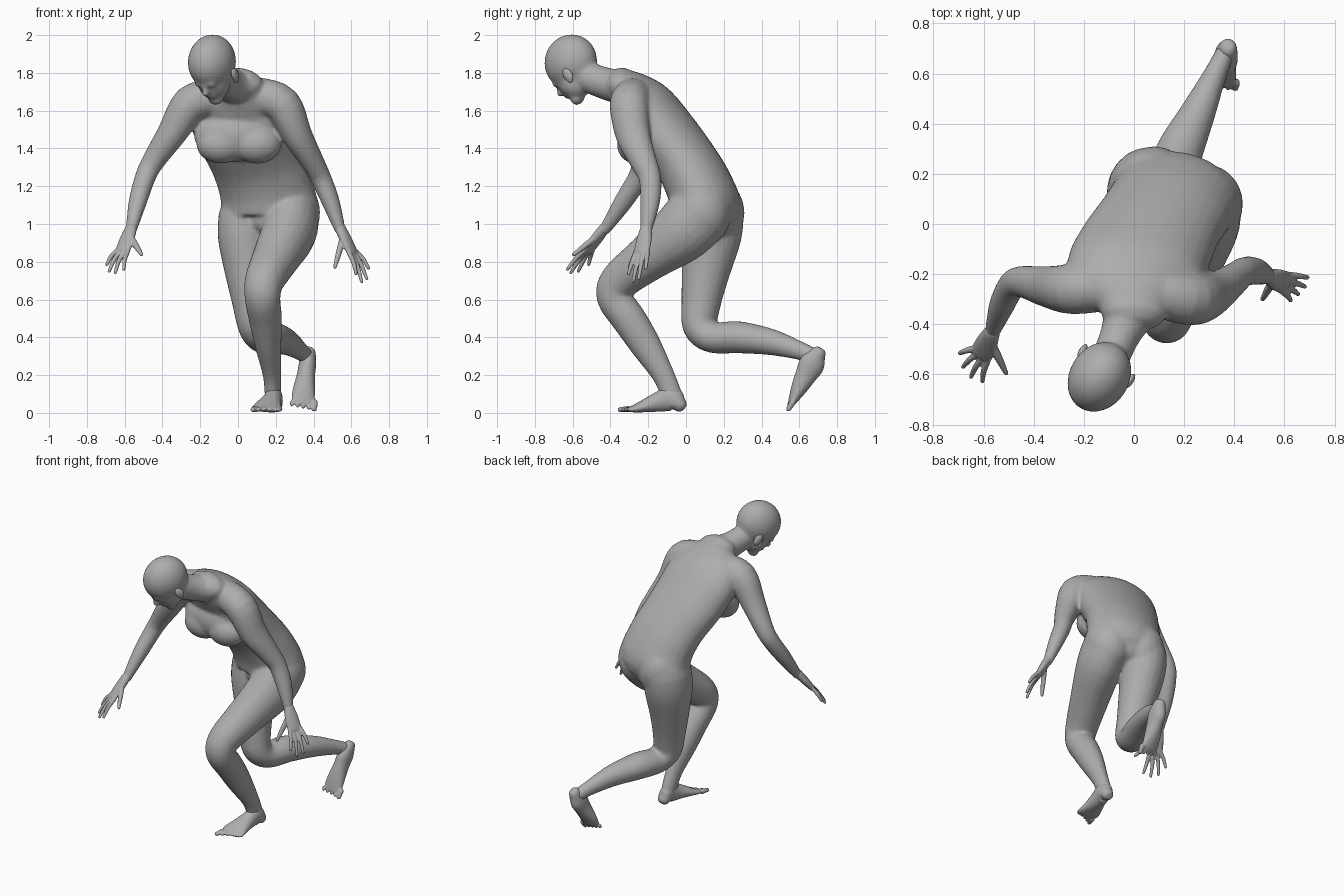
import bpy, bmesh, math
from mathutils import Vector, Matrix

if "Cube" in bpy.data.objects:
    bpy.data.objects.remove(bpy.data.objects["Cube"])

skin = bpy.data.materials.new("grey_skin")
skin.use_nodes = True
skin.diffuse_color = (0.42, 0.42, 0.42, 1)
skin.node_tree.nodes["Principled BSDF"].inputs["Base Color"].default_value = (0.42, 0.42, 0.42, 1)


def spline(a, b, c, d, t):
    return [0.5 * (2 * q + (r - p) * t + (2 * p - 5 * q + 4 * r - s) * t * t
            + (3 * q - p - 3 * r + s) * t ** 3) for p, q, r, s in zip(a, b, c, d)]


def loft(bm, stations, side, sides=20, steps=4):
    """Elliptical tube through (x, y, z, half width, half depth), width along side."""
    n = len(stations)
    rows = []
    for i in range(n - 1):
        four = [stations[min(max(i + k, 0), n - 1)] for k in (-1, 0, 1, 2)]
        rows += [spline(*four, s / steps) for s in range(steps)]
    rows.append(list(stations[-1]))
    pts = [Vector(r[:3]) for r in rows]
    rings = []
    for i, r in enumerate(rows):
        along = (pts[min(i + 1, len(pts) - 1)] - pts[max(i - 1, 0)]).normalized()
        u = Vector(side)
        u = (u - along * u.dot(along)).normalized()
        v = along.cross(u)
        # rounded tips: extra shrunken rings past each end
        rounds = [(1, 0)]
        if i == 0:
            rounds = [(0.5, -0.85), (0.85, -0.5), (1, 0)]
        elif i == len(rows) - 1:
            rounds = [(1, 0), (0.85, 0.5), (0.5, 0.85)]
        for scale, push in rounds:
            centre = pts[i] + along * push * min(r[3], r[4])
            rings.append([bm.verts.new(centre + u * math.cos(a) * r[3] * scale
                                       + v * math.sin(a) * r[4] * scale)
                          for a in (math.tau * k / sides for k in range(sides))])
    for p, q in zip(rings, rings[1:]):
        for k in range(sides):
            j = (k + 1) % sides
            bm.faces.new((p[k], p[j], q[j], q[k]))
    bm.faces.new(rings[0][::-1])
    bm.faces.new(rings[-1])


def ball(bm, centre, radii, frame=None):
    m = Matrix.Translation(centre) @ (frame or Matrix.Identity(4)) @ Matrix.Diagonal((*radii, 1))
    bmesh.ops.create_uvsphere(bm, u_segments=24, v_segments=16, radius=1, matrix=m)


def finish(name, bm, voxel, smooth, keep):
    """Fuse the overlapping volumes into one skin and soften the joins."""
    mesh = bpy.data.meshes.new(name)
    bmesh.ops.recalc_face_normals(bm, faces=bm.faces)
    bm.to_mesh(mesh)
    bm.free()
    mesh.materials.append(skin)
    ob = bpy.data.objects.new(name, mesh)
    bpy.context.collection.objects.link(ob)
    fuse = ob.modifiers.new("fuse", 'REMESH')
    fuse.mode = 'VOXEL'
    fuse.voxel_size = voxel
    fuse.use_smooth_shade = True
    soften = ob.modifiers.new("soften", 'SMOOTH')
    soften.factor = 0.5
    soften.iterations = smooth
    reduce = ob.modifiers.new("reduce", 'DECIMATE')
    reduce.ratio = keep
    return ob


# ---- body: torso, limbs and neck fused together
body = bmesh.new()
loft(body, [(.17, .1, .99, .14, .1), (.17, .11, 1.07, .25, .18), (.145, .07, 1.2, .25, .175),
            (.1, 0, 1.33, .25, .165), (.04, -.11, 1.48, .268, .165),
            (0, -.2, 1.61, .27, .15), (0, -.28, 1.69, .22, .12),
            (0, -.34, 1.74, .14, .09)], (1, -.17, 0), 28)
loft(body, [(0, -.31, 1.715, .13, .095), (-.05, -.43, 1.745, .083, .085),
            (-.1, -.55, 1.79, .075, .08)], (.9, -.4, 0))
# buttocks, crotch, chest
for centre, radii in [((.28, .08, 1.06), (.155, .16, .18)), ((.08, .155, 1.06), (.155, .155, .18)),
                      ((.17, .1, 1.02), (.14, .16, .1)), ((0, -.235, 1.47), (.235, .115, .14)),
                      ((-.09, -.255, 1.42), (.13, .095, .1)),
                      ((.1, -.27, 1.42), (.13, .095, .1))]:
    ball(body, centre, radii)

# arms
loft(body, [(.12, -.28, 1.675, .1, .1), (.235, -.3, 1.63, .105, .1), (.315, -.28, 1.47, .093, .078),
            (.4, -.22, 1.32, .07, .06), (.44, -.19, 1.24, .06, .055),
            (.49, -.19, 1.12, .054, .048), (.54, -.21, .97, .032, .03)], (.3, 1, 0))
loft(body, [(-.13, -.25, 1.665, .1, .1), (-.25, -.26, 1.635, .1, .1), (-.35, -.25, 1.48, .083, .078),
            (-.45, -.23, 1.33, .063, .06), (-.49, -.25, 1.25, .057, .055),
            (-.53, -.33, 1.12, .052, .048), (-.565, -.43, .97, .032, .03)], (-.5, 1, 0))

# left leg steps forward, right leg trails behind
loft(body, [(.29, .08, 1.07, .14, .17), (.27, -.02, .96, .145, .165), (.2, -.2, .82, .125, .125),
            (.14, -.35, .7, .105, .105), (.13, -.38, .61, .095, .093), (.145, -.305, .5, .088, .092),
            (.16, -.215, .36, .07, .083), (.18, -.12, .2, .048, .06),
            (.185, -.075, .09, .043, .058)], (1, -.2, 0))
loft(body, [(.04, .15, 1.05, .14, .16), (.04, .135, .93, .145, .16), (.055, .105, .75, .125, .13),
            (.075, .08, .58, .105, .105), (.095, .075, .46, .097, .093), (.13, .14, .4, .092, .083),
            (.178, .28, .4, .095, .085), (.258, .45, .375, .07, .07), (.325, .6, .33, .046, .05),
            (.36, .675, .3, .04, .043)], (.9, -.38, 0))

# ---- head: local axes are left, back and up
left = Vector((.85, -.53, 0)).normalized()
face = Vector((-.4, -.65, -.65)).normalized()
face = (face - left * face.dot(left)).normalized()
up = left.cross(-face)
centre = Vector((-.138, -.61, 1.858))
frame = Matrix((left, -face, up)).transposed().to_4x4()


def at(l, f, u):
    return centre + left * l + face * f + up * u


ball(body, centre, (.12, .15, .143), frame)                        # skull
ball(body, at(0, .055, -.09), (.088, .084, .1), frame)             # jaw
ball(body, at(0, .095, -.175), (.045, .036, .032), frame)          # chin
ball(body, at(0, .132, -.045), (.068, .02, .018), frame)           # brow
loft(body, [(*at(0, .135, -.05), .012, .015), (*at(0, .156, -.088), .021, .022)], left)  # nose
ball(body, at(0, .128, -.128), (.036, .018, .018), frame)          # mouth
finish("body", body, .01, 9, .3)

ears = bmesh.new()
for s in (-1, 1):
    ball(ears, at(s * .112, .005, -.085), (.014, .027, .04), frame)
    ball(ears, at(s * .108, .014, -.11), (.011, .016, .022), frame)
finish("ears", ears, .005, 2, .5)


def hand(name, wrist, knuckles, across, fingers, thumb):
    bm = bmesh.new()
    w, k = Vector(wrist), Vector(knuckles)
    loft(bm, [(*w, .032, .028), (*w.lerp(k, .45), .044, .026), (*k, .048, .019)], across)
    for i, tip in enumerate(fingers):
        base = k + Vector(across).normalized() * (i - 1.5) * .024
        t = Vector(tip)
        mid = base.lerp(t, .5) + Vector((math.copysign(.005, k.x), 0, .005))
        loft(bm, [(*base, .0135, .0135), (*mid, .0125, .0125), (*t, .009, .009)], across, 10)
    root, t = w.lerp(k, .3), Vector(thumb)
    loft(bm, [(*root, .02, .018), (*root.lerp(t, .55), .017, .016), (*t, .01, .01)], across, 10)
    finish(name, bm, .005, 2, .4)


hand("left_hand", (.54, -.21, .98), (.605, -.235, .85), (.4, .8, .15),
     [(.625, -.305, .735), (.655, -.28, .695), (.682, -.25, .71), (.692, -.213, .765)],
     (.513, -.3, .772))
hand("right_hand", (-.565, -.43, .98), (-.61, -.52, .86), (-.7, .65, .1),
     [(-.605, -.628, .76), (-.65, -.61, .742), (-.682, -.57, .75), (-.695, -.515, .785)],
     (-.51, -.595, .838))


def foot(name, stations, across, toe_way):
    bm = bmesh.new()
    loft(bm, stations, across)
    end, side, way = Vector(stations[-1][:3]), Vector(across).normalized(), Vector(toe_way)
    # big toe on the inner side, each next one shorter
    for i in range(5):
        base = end + side * ((i - 2) * .03 - .003)
        r = .018 if i == 0 else .0135
        tip = base + way * (1 - .16 * i)
        loft(bm, [(*base, r, r), (*tip, r * .8, r * .75)], across, 10)
    finish(name, bm, .006, 3, .4)


foot("left_foot", [(.195, -.035, .045, .042, .04), (.19, -.075, .075, .047, .068),
                   (.178, -.14, .06, .052, .055), (.163, -.21, .04, .068, .037),
                   (.155, -.265, .025, .082, .022), (.152, -.29, .02, .076, .016)],
     (1, .25, 0), (-.012, -.045, -.003))
foot("right_foot", [(.375, .7, .315, .037, .042), (.368, .668, .26, .046, .068),
                    (.36, .635, .2, .048, .058), (.35, .598, .13, .058, .043),
                    (.345, .572, .08, .062, .028), (.343, .558, .055, .057, .019)],
     (-1, -.1, 0), (-.002, -.022, -.035))
